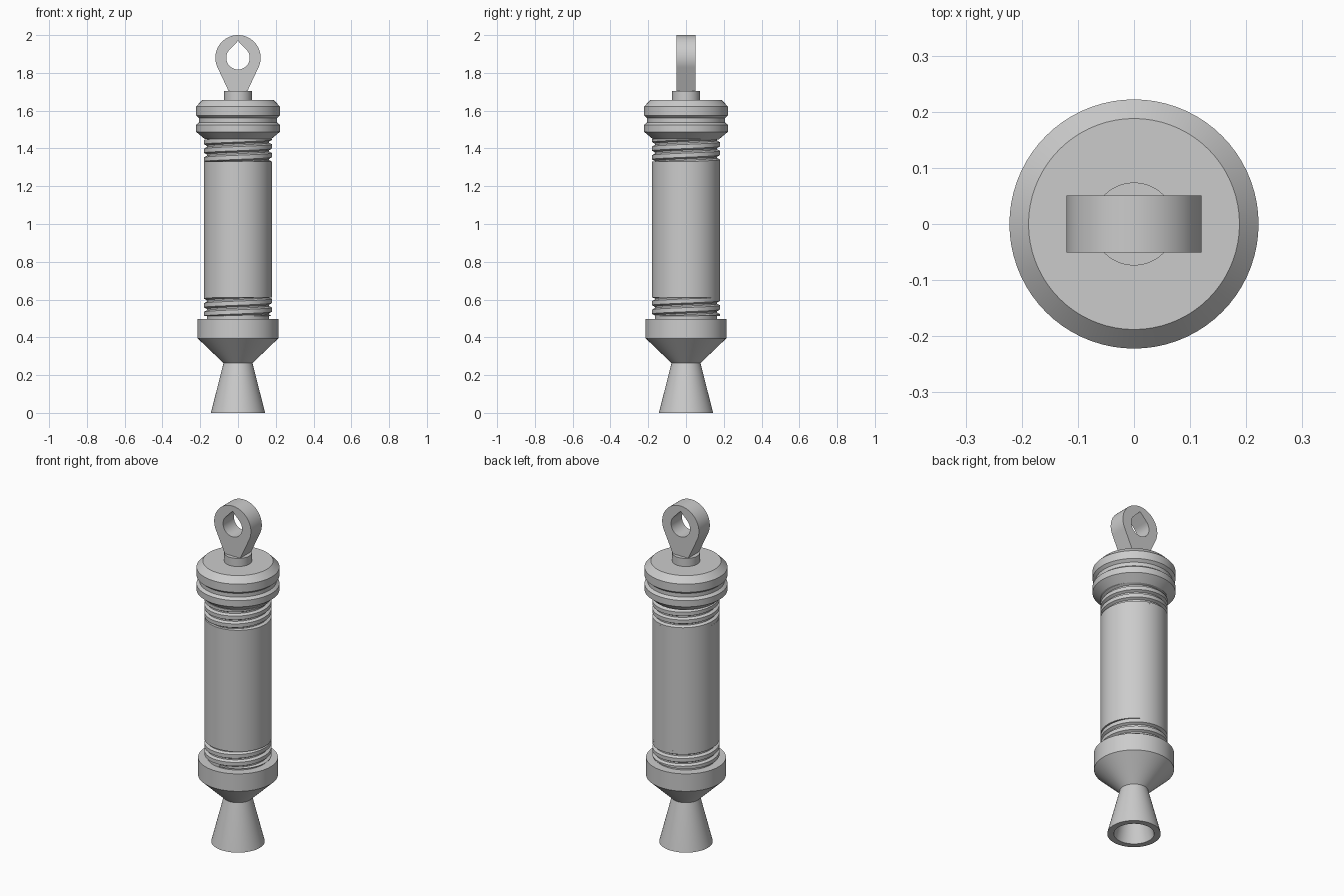
import bpy
import bmesh
from math import cos, sin, pi, radians

cube = bpy.data.objects.get("Cube")
if cube:
    bpy.data.objects.remove(cube)

grey = bpy.data.materials.new("plain grey")
grey.use_nodes = True
colour = (0.6, 0.6, 0.6, 1)
grey.diffuse_color = colour
grey.node_tree.nodes["Principled BSDF"].inputs["Base Color"].default_value = colour


def finish(obj, angle=30):
    bpy.ops.object.select_all(action="DESELECT")
    obj.select_set(True)
    bpy.context.view_layer.objects.active = obj
    if obj.type != "MESH":
        bpy.ops.object.convert(target="MESH")
    obj.data.materials.clear()
    obj.data.materials.append(grey)
    bpy.ops.object.shade_smooth_by_angle(angle=radians(angle))


def add_mesh(name, bm):
    bmesh.ops.remove_doubles(bm, verts=bm.verts, dist=1e-5)
    bmesh.ops.dissolve_degenerate(bm, edges=bm.edges, dist=1e-5)
    bmesh.ops.recalc_face_normals(bm, faces=bm.faces)
    mesh = bpy.data.meshes.new(name)
    bm.to_mesh(mesh)
    bm.free()
    obj = bpy.data.objects.new(name, mesh)
    bpy.context.collection.objects.link(obj)
    finish(obj)


def lathe(name, profile, segments=72):
    """Spin a closed profile of (radius, height) points around z."""
    bm = bmesh.new()
    verts = [bm.verts.new((r, 0, z)) for r, z in profile]
    edges = [bm.edges.new((a, b)) for a, b in zip(verts, verts[1:])]
    bmesh.ops.spin(bm, geom=verts + edges, cent=(0, 0, 0), axis=(0, 0, 1),
                   angle=2 * pi, steps=segments)
    add_mesh(name, bm)


def thread(name, low, high, pitch=0.046, root=0.160, crest=0.18, steps=60):
    """Right-handed screw ridge, trimmed flat at both ends."""
    bm = bmesh.new()
    section = [(root, -0.022), (crest, -0.011), (crest, 0.011), (root, 0.022)]
    turns = (high - low) / pitch + 1
    previous = None
    for i in range(int(turns * steps) + 1):
        a = 2 * pi * i / steps
        middle = low - pitch / 2 + pitch * i / steps
        ring = [bm.verts.new((r * sin(a), -r * cos(a), min(high, max(low, middle + dz))))
                for r, dz in section]
        if previous:
            for k in range(4):
                n = (k + 1) % 4
                bm.faces.new((previous[k], previous[n], ring[n], ring[k]))
        previous = ring
    add_mesh(name, bm)


# Flared hollow nozzle
lathe("nozzle", [(0, 0.25), (0.045, 0.25), (0.108, 0), (0.143, 0),
                 (0.141, 0.01), (0.075, 0.27), (0, 0.27)])

# Lower collar with its cone
lathe("lower_collar", [(0, 0.262), (0.075, 0.262), (0.214, 0.395),
                       (0.214, 0.498), (0, 0.498)])

# Main tube with recessed thread roots at both ends
lathe("body_tube", [(0, 0.49), (0.165, 0.49), (0.165, 0.612), (0.18, 0.612),
                    (0.18, 1.33), (0.165, 1.33), (0.165, 1.46), (0, 1.46)])
thread("lower_thread", 0.512, 0.612)
thread("upper_thread", 1.33, 1.45)

# Grooved top cap
lathe("top_cap", [(0, 1.45), (0.176, 1.45), (0.222, 1.488), (0.222, 1.525),
                  (0.206, 1.538), (0.206, 1.56), (0.222, 1.574),
                  (0.222, 1.622), (0.188, 1.657), (0, 1.657)])

# Short neck under the hanging eye
lathe("neck", [(0, 1.65), (0.074, 1.65), (0.074, 1.705), (0, 1.705)], 48)


# Hanging eye: teardrop plate with a pointed hole
def arc(radius, start, end, count=48):
    angles = [radians(start + (end - start) * i / count) for i in range(count + 1)]
    return [(radius * cos(a), 1.88 + radius * sin(a)) for a in angles]


outline = arc(0.12, -26, 206) + [(-0.048, 1.7), (0.048, 1.7)]
hole = arc(0.062, 136, 404) + [(0, 1.969)]
curve = bpy.data.curves.new("hanging_eye", "CURVE")
curve.dimensions = "2D"
curve.fill_mode = "BOTH"
curve.extrude = 0.051
for points in (outline, hole):
    spline = curve.splines.new("POLY")
    spline.points.add(len(points) - 1)
    for target, (x, y) in zip(spline.points, points):
        target.co = (x, y, 0, 1)
    spline.use_cyclic_u = True
eye = bpy.data.objects.new("hanging_eye", curve)
eye.rotation_euler.x = pi / 2
bpy.context.collection.objects.link(eye)
finish(eye)
